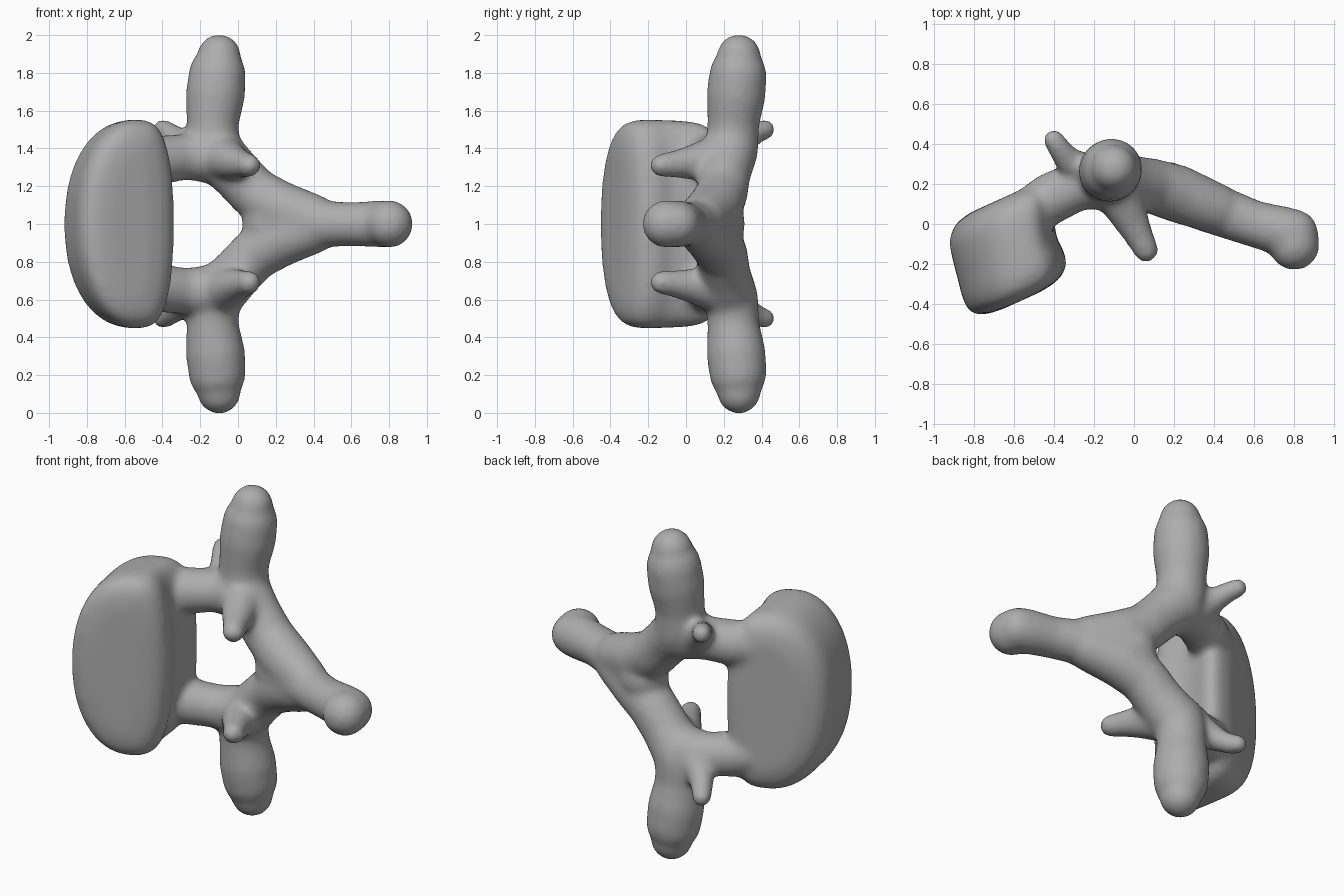
import bpy, bmesh, math
from mathutils import Vector, Matrix

cube = bpy.data.objects.get("Cube")
if cube:
    bpy.data.objects.remove(cube, do_unlink=True)

bone = bpy.data.materials.new("bone_grey")
bone.use_nodes = True
colour = (0.42, 0.42, 0.42, 1)
bone.diffuse_color = colour
bone.node_tree.nodes["Principled BSDF"].inputs["Base Color"].default_value = colour

bm = bmesh.new()


def limb(points, mirrored=True):
    """Rounded tube through (x, y, height from mid plane, radius) points."""
    for side in ((1, -1) if mirrored else (1,)):
        path = [(Vector((x, y, 1 + side * h)), r) for x, y, h, r in points]
        for p, r in path:
            bmesh.ops.create_icosphere(bm, subdivisions=3, radius=r,
                                       matrix=Matrix.Translation(p))
        for (a, ra), (b, rb) in zip(path, path[1:]):
            turn = (b - a).to_track_quat('Z', 'Y').to_matrix().to_4x4()
            bmesh.ops.create_cone(bm, cap_ends=True, segments=24, radius1=ra, radius2=rb,
                                  depth=(b - a).length,
                                  matrix=Matrix.Translation((a + b) / 2) @ turn)


def power(value, exponent):
    return math.copysign(abs(value) ** exponent, value)


def body(profile, steps=64):
    """D-shaped disc lofted from front to rear; each section has a rim inset and a waist."""
    front, rear = Vector((-0.575, -0.375, 1)), Vector((-0.665, 0.115, 1))
    across = Vector((0.91, 0.41, 0))
    rings = []
    for t, inset, waist in profile:
        centre = front.lerp(rear, t)
        ring = []
        for i in range(steps):
            a = 2 * math.pi * i / steps
            c, s = math.cos(a), math.sin(a)
            if c > 0:
                u = 0.05 + (0.235 - inset - waist) * power(c, 0.55)
            else:
                u = 0.05 + (0.325 + 0.035 * t - inset) * c
            z = (0.555 - 0.02 * t * t - inset) * power(s, 0.9)
            ring.append(bm.verts.new(centre + across * u + Vector((0, 0, z))))
        rings.append(ring)
    for lower, upper in zip(rings, rings[1:]):
        for i in range(steps):
            j = (i + 1) % steps
            bm.faces.new((lower[i], lower[j], upper[j], upper[i]))
    bm.faces.new(rings[0][::-1])
    bm.faces.new(rings[-1])


# Body: domed caps, rounded rims, a hollow only on the side facing the arch
body([(-0.025, 0.17, 0), (0, 0.085, 0), (0.05, 0.035, 0), (0.13, 0.01, 0), (0.25, 0, 0.01),
      (0.4, 0, 0.035), (0.55, 0, 0.035), (0.7, 0, 0.015), (0.82, 0.005, -0.01),
      (0.91, 0.025, -0.02), (0.98, 0.065, -0.02), (1.02, 0.14, 0)])

# Pedicles joining the body to the arch
limb([(-0.52, 0.06, 0.33, 0.12), (-0.41, 0.13, 0.34, 0.13), (-0.28, 0.19, 0.355, 0.122),
      (-0.13, 0.22, 0.36, 0.15)])
# Laminae closing the arch
limb([(-0.12, 0.23, 0.38, 0.15), (-0.01, 0.205, 0.265, 0.138), (0.09, 0.19, 0.16, 0.138),
      (0.22, 0.15, 0.085, 0.145), (0.4, 0.08, 0.03, 0.128)])
# Transverse processes
limb([(-0.13, 0.245, 0.4, 0.14), (-0.135, 0.25, 0.53, 0.138), (-0.12, 0.265, 0.68, 0.158),
      (-0.11, 0.275, 0.79, 0.153), (-0.1, 0.28, 0.89, 0.117)])
# Spinous process with a thickened tip
limb([(0.16, 0.175, 0, 0.14), (0.4, 0.075, 0, 0.128), (0.6, 0.0, 0, 0.117),
      (0.76, -0.04, 0, 0.126), (0.8, -0.045, 0, 0.12), (0.8, -0.105, 0, 0.128)],
     mirrored=False)
# Front articular processes
limb([(-0.07, 0.13, 0.345, 0.115), (-0.015, 0.02, 0.325, 0.09), (0.03, -0.07, 0.315, 0.072),
      (0.06, -0.13, 0.31, 0.064)])
# Rear articular processes
limb([(-0.24, 0.25, 0.38, 0.1), (-0.33, 0.32, 0.45, 0.07), (-0.375, 0.38, 0.49, 0.058),
      (-0.4, 0.42, 0.5, 0.056)])

bmesh.ops.recalc_face_normals(bm, faces=bm.faces)
mesh = bpy.data.meshes.new("vertebra")
bm.to_mesh(mesh)
bm.free()
mesh.materials.append(bone)
vertebra = bpy.data.objects.new("vertebra", mesh)
bpy.context.collection.objects.link(vertebra)

# Fuse the parts into one skin and soften the joints
fuse = vertebra.modifiers.new("fuse", 'REMESH')
fuse.mode = 'VOXEL'
fuse.voxel_size = 0.017
fuse.use_smooth_shade = True
soften = vertebra.modifiers.new("soften", 'SMOOTH')
soften.factor = 0.5
soften.iterations = 20
